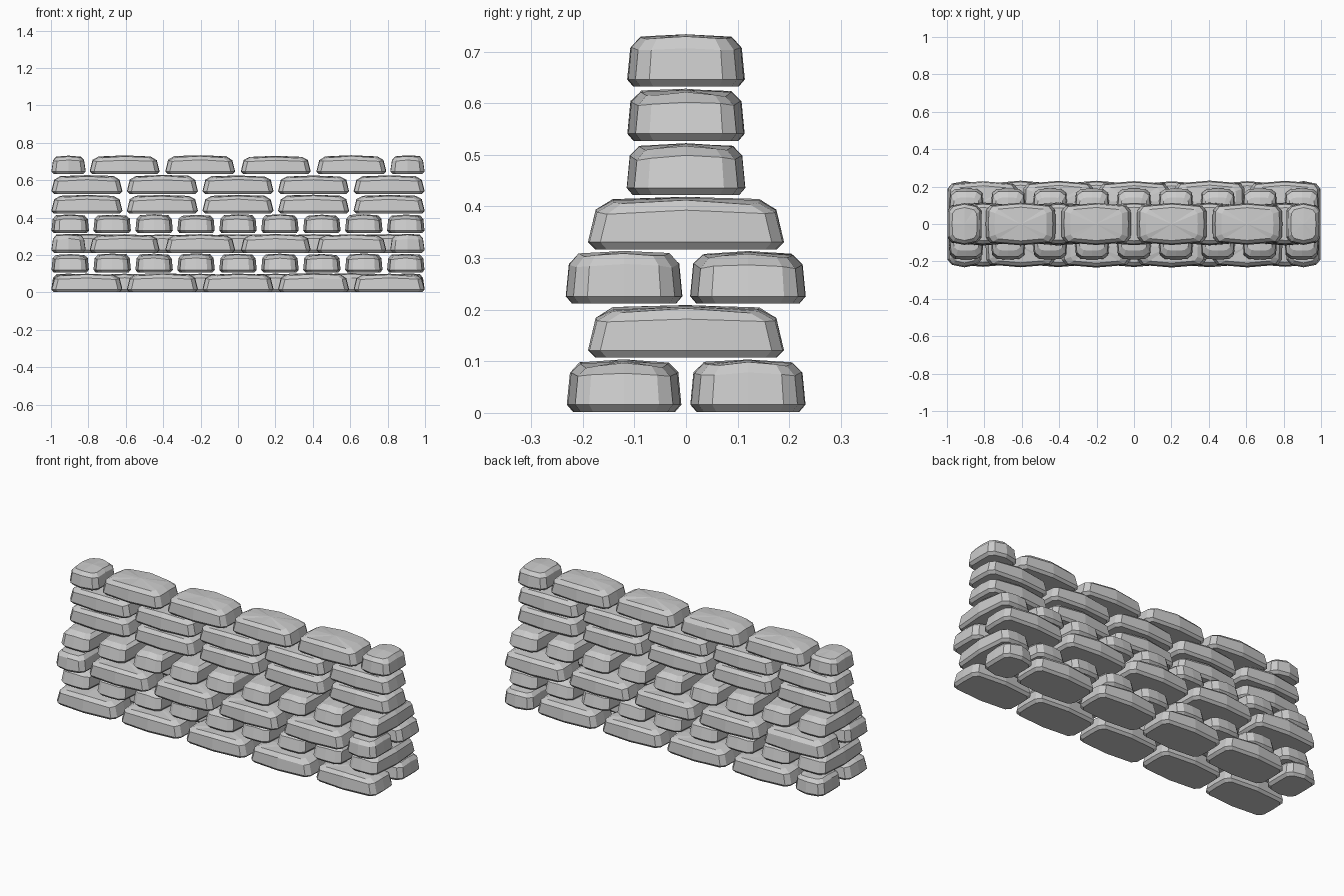
import bpy, random

if "Cube" in bpy.data.objects:
    bpy.data.objects.remove(bpy.data.objects["Cube"])

random.seed(4)
PITCH = 0.105          # height of one course


def outline(a, b):
    """Bowed, corner-cut rectangle: half length a, half width b."""
    q = [(a, 0), (a * 0.985, b - 0.041), (a - 0.024, b - 0.014), (0, b)]
    left = [(-x, y) for x, y in reversed(q[:3])]
    half = q + left
    return half + [(x, -y) for x, y in reversed(half[1:-1])]


def stone(name, cx, cy, z, a, b, header=False):
    """One rough flat-bottomed stone; headers have their long axis along y."""
    long = a > 0.15
    top = random.uniform(0.100, 0.104)
    # height, inset along length, inset across width, upward bow
    rings = [(0.002, 0.014, 0.012, 0),
             (0.016, 0, 0, 0),
             (0.068, 0.015 if long else 0.009, 0.006, 0.010),
             (top - 0.014, 0.048 if long else 0.026, 0.024, 0.009)]
    verts, faces = [], []
    base = outline(a, b)
    n = len(base)
    for h, ia, ib, bow in rings:
        for x, y in base:
            px, py = x * (a - ia) / a, y * (b - ib) / b
            pz = h + bow * (1 - min(abs(x / a), abs(y / b)) ** 2)
            if h > 0.05:
                pz += random.uniform(-0.0015, 0.0015)
            verts.append((-py, px, pz) if header else (px, py, pz))
    verts.append((0, 0, top))
    faces.append(list(range(n))[::-1])
    for r in range(len(rings) - 1):
        for i in range(n):
            j = (i + 1) % n
            faces.append([r * n + i, r * n + j, (r + 1) * n + j, (r + 1) * n + i])
    r = (len(rings) - 1) * n
    faces += [[r + i, r + (i + 1) % n, len(verts) - 1] for i in range(n)]
    me = bpy.data.meshes.new(name)
    me.from_pydata(verts, [], faces)
    me.update()
    ob = bpy.data.objects.new(name, me)
    ob.location = (cx, cy, z)
    bpy.context.collection.objects.link(ob)


def full_row(name, y, z, b):
    """Five long stones."""
    for i in range(5):
        stone(name, -0.808 + 0.404 * i, y, z, 0.19, b * random.uniform(0.98, 1.02))


def split_row(name, y, z, b):
    """Four long stones between two half stones."""
    for s in (-1, 1):
        stone(name + "_end", s * 0.906, y, z, 0.092, b)
    for i in range(4):
        stone(name, -0.606 + 0.404 * i, y, z, 0.187, b * random.uniform(0.98, 1.02))


def header_row(name, z):
    """Nine stones running through the wall."""
    for i in range(9):
        stone(name, -0.897 + 0.22425 * i, 0, z, 0.19, 0.1, header=True)


# Lower wall: double rows alternating with through-stones
full_row("course_1_front_stone", -0.12, 0, 0.11)
split_row("course_1_back_stone", 0.12, 0, 0.11)
header_row("course_2_through_stone", PITCH)
split_row("course_3_front_stone", -0.12, 2 * PITCH, 0.112)
full_row("course_3_back_stone", 0.12, 2 * PITCH, 0.11)
header_row("course_4_through_stone", 3 * PITCH)

# Upper wall: single rows
full_row("course_5_stone", 0, 4 * PITCH, 0.114)
full_row("course_6_stone", 0, 5 * PITCH, 0.112)
split_row("course_7_cap_stone", 0, 6 * PITCH, 0.112)
